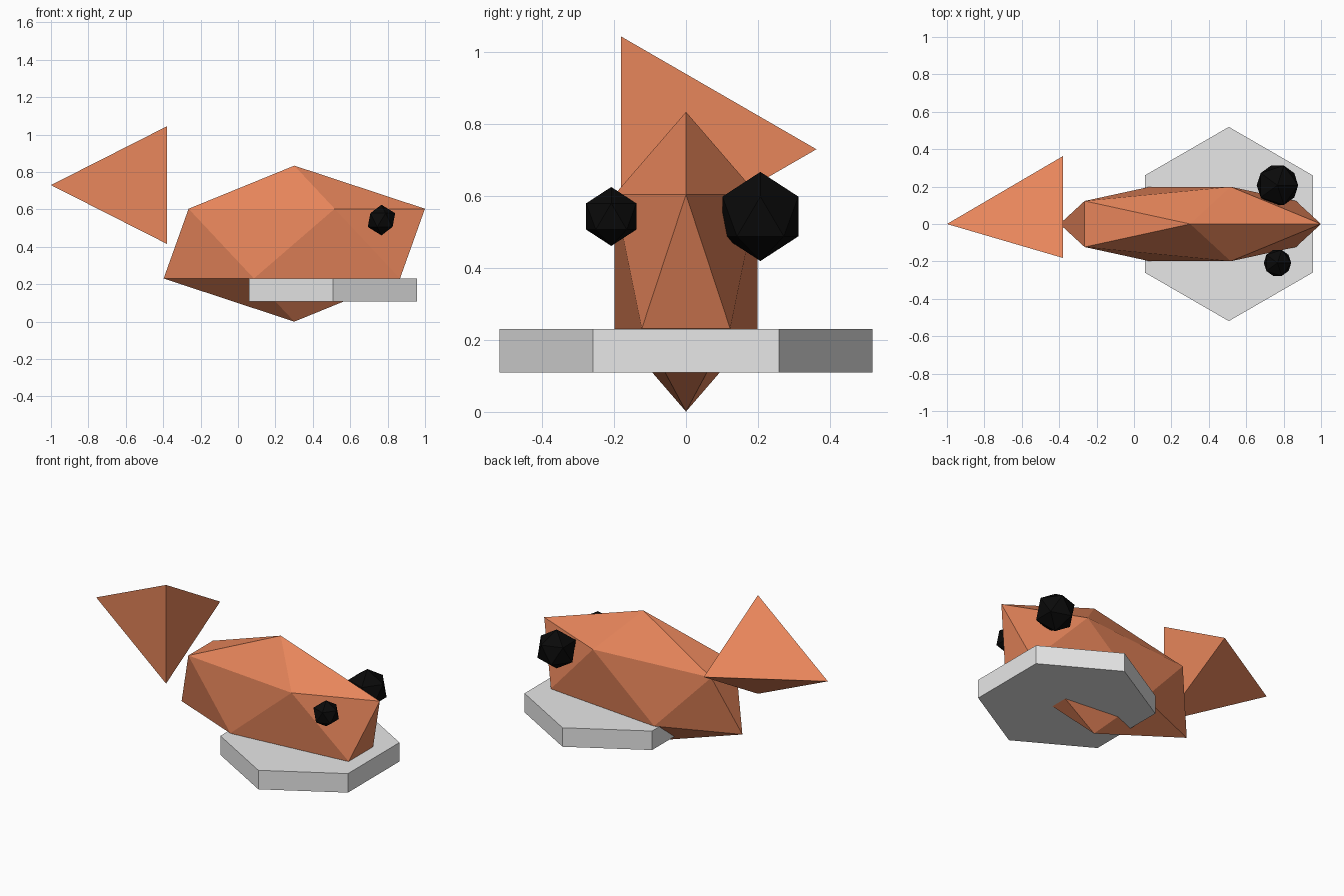
import bpy
from math import radians

cube = bpy.data.objects.get("Cube")
if cube:
    bpy.data.objects.remove(cube, do_unlink=True)


def material(name, rgb):
    mat = bpy.data.materials.new(name)
    mat.use_nodes = True
    color = (*rgb, 1.0)
    mat.diffuse_color = color
    mat.node_tree.nodes["Principled BSDF"].inputs["Base Color"].default_value = color
    return mat


orange = material("burnt orange", (0.8, 0.236, 0.104))
grey = material("light grey", (0.8, 0.8, 0.8))
black = material("black", (0.003, 0.003, 0.003))


def finish(name, mat):
    obj = bpy.context.object
    obj.name = name
    obj.data.name = name
    obj.data.materials.append(mat)
    return obj


def faceted_ball(name, center, size, mat):
    """A twenty-sided ball stretched to the given radii."""
    bpy.ops.mesh.primitive_ico_sphere_add(subdivisions=1, radius=1, location=center)
    obj = finish(name, mat)
    obj.scale = size
    return obj


# Body: narrow faceted ball
faceted_ball("body", (0.301, 0, 0.417), (0.781, 0.234, 0.417), orange)

# Eyes: the left one is larger
for name, y, radius in (("right_eye", -0.208, 0.082), ("left_eye", 0.207, 0.124)):
    faceted_ball(name, (0.767, y, 0.543), (radius,) * 3, black)

# Tail: three-sided cone pointing away from the body
bpy.ops.mesh.primitive_cone_add(vertices=3, radius1=0.363, radius2=0, depth=0.62,
                                location=(-0.69, 0, 0.73),
                                rotation=(0, radians(-90), 0))
finish("tail", orange)

# Hexagonal base plate
bpy.ops.mesh.primitive_cylinder_add(vertices=6, radius=0.519, depth=0.121,
                                    location=(0.507, 0, 0.169))
finish("base_plate", grey)
